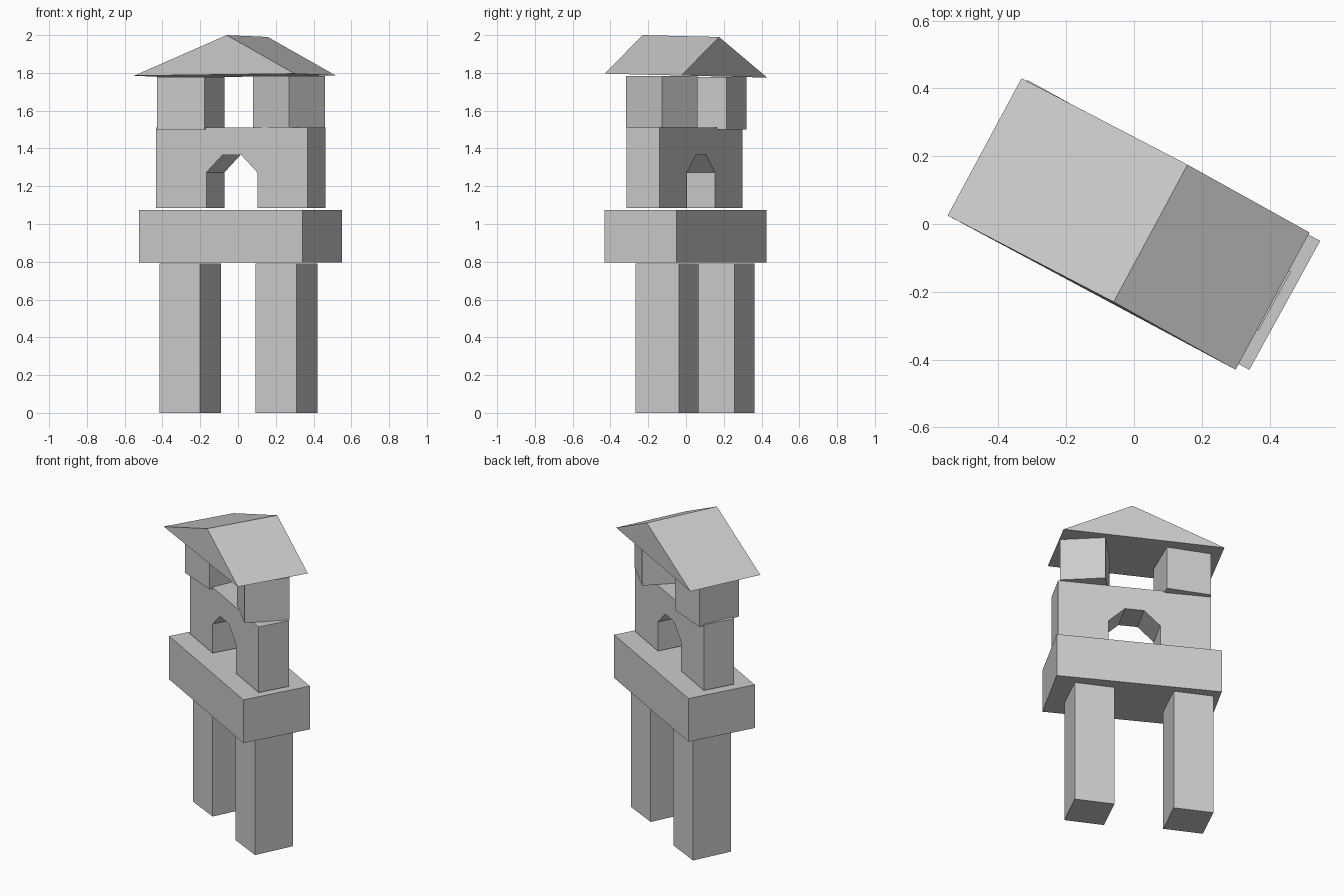
import bpy, bmesh
from math import radians
from mathutils import Vector

if "Cube" in bpy.data.objects:
    bpy.data.objects.remove(bpy.data.objects["Cube"])


def prism(name, outline, sweep, loc=(0, 0, 0), turn=0):
    """Closed solid: a flat outline swept along a vector."""
    bm = bmesh.new()
    face = bm.faces.new([bm.verts.new(p) for p in outline])
    swept = bmesh.ops.extrude_face_region(bm, geom=[face], use_keep_orig=True)
    verts = [g for g in swept["geom"] if isinstance(g, bmesh.types.BMVert)]
    bmesh.ops.translate(bm, verts=verts, vec=Vector(sweep))
    bmesh.ops.recalc_face_normals(bm, faces=bm.faces)
    mesh = bpy.data.meshes.new(name)
    bm.to_mesh(mesh)
    bm.free()
    ob = bpy.data.objects.new(name, mesh)
    ob.location = loc
    ob.rotation_euler.z = radians(turn)
    bpy.context.collection.objects.link(ob)
    return ob


def block(name, x, y, z0, z1, width, depth, turn):
    """Box standing at z0, turned about its vertical axis."""
    w, d, h = width / 2, depth / 2, z1 - z0
    outline = [(-w, -d, 0), (w, -d, 0), (w, -d, h), (-w, -d, h)]
    return prism(name, outline, (0, depth, 0), (x, y, z0), turn)


# Two tall pillars
block("left_pillar", -0.2525, 0.195, 0, 0.79, 0.24, 0.255, -26)
block("right_pillar", 0.2575, -0.10, 0, 0.79, 0.24, 0.255, -26)

# Wide slab across the pillars
block("slab", 0.0125, -0.0025, 0.795, 1.075, 0.987, 0.434, -28.8)

# Arch block with a faceted opening: right half mirrored to the left
half = [(0.057, 0.28), (0.154, 0.188), (0.154, 0), (0.457, 0), (0.457, 0.425)]
profile = half + [(-x, z) for x, z in reversed(half)]
prism("arch_block", [(x, -0.099, z) for x, z in profile], (0, 0.198, 0),
      (0.015, -0.0075, 1.085), -28.8)

# Two cubes holding the roof
block("left_cube", -0.25, 0.1425, 1.50, 1.778, 0.271, 0.271, -23)
block("right_cube", 0.27, -0.1275, 1.51, 1.783, 0.268, 0.268, -45)

# Slightly tipped triangular roof
prism("roof", [(-0.55, 0.025, 1.785), (0.30, -0.43, 1.796), (-0.06, -0.23, 2.0)],
      (0.218, 0.405, -0.01))
